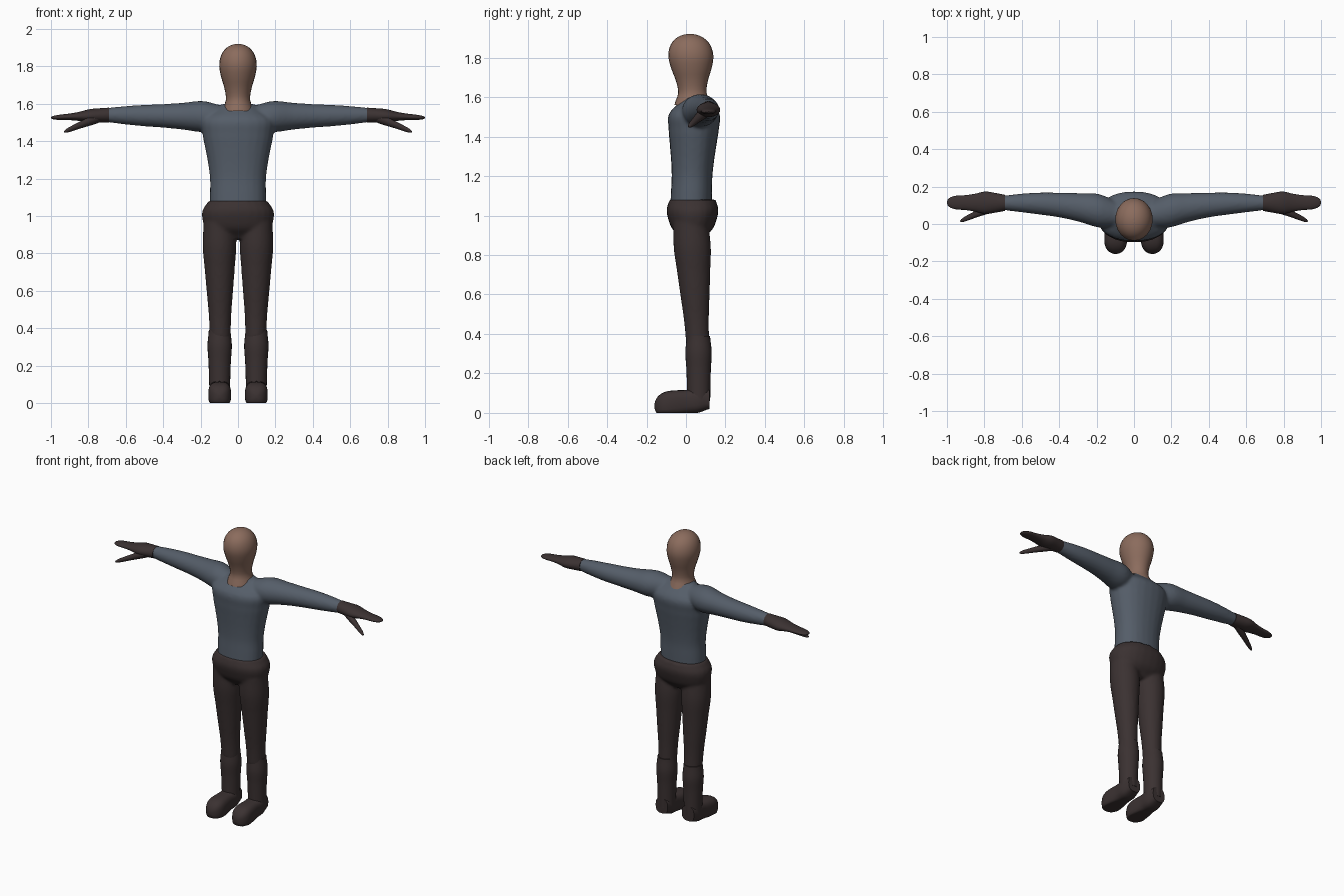
import bpy
import bmesh
from math import cos, sin, pi, sqrt, copysign
from mathutils import Vector

cube = bpy.data.objects.get("Cube")
if cube:
    bpy.data.objects.remove(cube, do_unlink=True)


def material(name, *colour):
    mat = bpy.data.materials.new(name)
    mat.use_nodes = True
    mat.diffuse_color = (*colour, 1)
    shader = mat.node_tree.nodes["Principled BSDF"]
    shader.inputs["Base Color"].default_value = (*colour, 1)
    return mat


skin = material("skin tan", .26, .15, .11)
cloth = material("shirt slate", .09, .11, .14)
leather = material("dark brown", .043, .031, .031)

# For each travel axis: the axis that takes the radius, and the one that takes radius * ratio
CROSS = {"x": (2, 1), "y": (0, 2), "z": (0, 1)}


def smooth_value(values, t):
    """Read a smooth curve through evenly spaced values at t from 0 to 1."""
    last = len(values) - 1
    i = min(int(t * last), last - 1)
    f = t * last - i
    before, start, end, after = [values[min(max(i + k, 0), last)] for k in (-1, 0, 1, 2)]
    slope_in, slope_out = (end - before) / 2, (after - start) / 2
    blend = f * f * (3 - 2 * f)
    return (start + (end - start) * blend
            + slope_in * f * (1 - f) ** 2 - slope_out * f * f * (1 - f))


def limb(bm, axis, start, end, radii, ratio, bend=0, dome=0, box=1, side=1):
    """Sweep an oval from start to end. ratio runs from its first to its last value,
    bend bows the path along y, dome rounds the far end, box below 1 squares the oval."""
    steps, sides = 28, 24
    start, end = Vector(start), Vector(end)
    wide, deep = CROSS[axis]
    loops = []
    for step in range(steps + 1):
        t = step / steps
        if dome:  # crowd the rings toward the rounded tip
            t = sin(t * pi / 2) * .999
        radius = smooth_value(radii, t)
        if dome:
            radius *= sqrt(1 - t ** dome)
        stretch = ratio[0] + (ratio[-1] - ratio[0]) * t
        centre = start.lerp(end, t)
        centre.y += bend * sin(pi * t)
        loop = []
        for k in range(sides):
            angle = 2 * pi * k / sides
            c, s = [copysign(abs(v) ** box, v) for v in (cos(angle), sin(angle))]
            point = centre.copy()
            point[wide] += radius * c
            point[deep] += radius * stretch * s
            point.x *= side
            point.z = max(point.z, 0)  # flat soles
            loop.append(bm.verts.new(point))
        loops.append(loop)
    for low, high in zip(loops, loops[1:]):
        for k in range(sides):
            n = (k + 1) % sides
            bm.faces.new((low[k], low[n], high[n], high[k]))
    bm.faces.new(loops[0])
    bm.faces.new(loops[-1])


def finish(name, bm, mat, fuse=False):
    """Turn the swept shapes into one shaded object, fused into one skin if asked."""
    bmesh.ops.recalc_face_normals(bm, faces=bm.faces)
    for face in bm.faces:
        face.smooth = len(face.verts) == 4
    mesh = bpy.data.meshes.new(name)
    bm.to_mesh(mesh)
    bm.free()
    mesh.materials.append(mat)
    obj = bpy.data.objects.new(name, mesh)
    bpy.context.collection.objects.link(obj)
    if fuse:
        remesh = obj.modifiers.new("fuse", "REMESH")
        remesh.mode = "VOXEL"
        remesh.voxel_size = .01
        remesh.use_smooth_shade = True
        soften = obj.modifiers.new("soften", "SMOOTH")
        soften.iterations = 5


# Head and neck in one egg-shaped sweep
bm = bmesh.new()
limb(bm, "z", (0, .035, 1.56), (0, .02, 1.92),
     [.085, .065, .072, .09, .105, .11, .11], ratio=[1.1, 1.15], dome=6)
finish("head", bm, skin)

# Shirt: body with two sleeves
bm = bmesh.new()
limb(bm, "z", (0, .025, 1.04), (0, .045, 1.6),
     [.15, .15, .15, .16, .175, .19, .19, .08], ratio=[.7, .66], box=.9)
for side in (1, -1):
    limb(bm, "x", (.08, .05, 1.53), (.72, .113, 1.54),
         [.06, .083, .072, .063, .057, .048, .037], ratio=[1.1, 1], bend=.02, side=side)
finish("shirt", bm, cloth, fuse=True)

# Trousers: hips with two legs
bm = bmesh.new()
limb(bm, "z", (0, .033, .88), (0, .033, 1.08),
     [.1, .17, .19, .19, .16], ratio=[.55, .74], box=.9)
for side in (1, -1):
    limb(bm, "z", (.1, .025, .96), (.095, .06, .34),
         [.085, .09, .08, .07, .06, .056], ratio=[1.05], side=side)
finish("trousers", bm, leather, fuse=True)

for label, side in (("left", 1), ("right", -1)):
    # Boot: shaft and foot
    bm = bmesh.new()
    limb(bm, "z", (.098, .063, .39), (.098, .065, .06),
         [.058, .065, .06, .057, .055], ratio=[1.02, 1.05], side=side)
    limb(bm, "y", (.098, .12, .07), (.098, -.16, .035),
         [.045, .056, .055, .06, .065, .065], ratio=[1.1], dome=8, box=.7, side=side)
    finish(label + "_boot", bm, leather)

    # Glove: flat mitten and thumb
    bm = bmesh.new()
    limb(bm, "x", (.69, .113, 1.54), (1, .115, 1.525),
         [.039, .038, .036, .025, .018, .015, .012], ratio=[1.1, 2.8], dome=16, side=side)
    limb(bm, "x", (.74, .1, 1.53), (.93, .015, 1.45),
         [.03, .026, .02, .016, .014], ratio=[1], dome=10, side=side)
    finish(label + "_glove", bm, leather)
